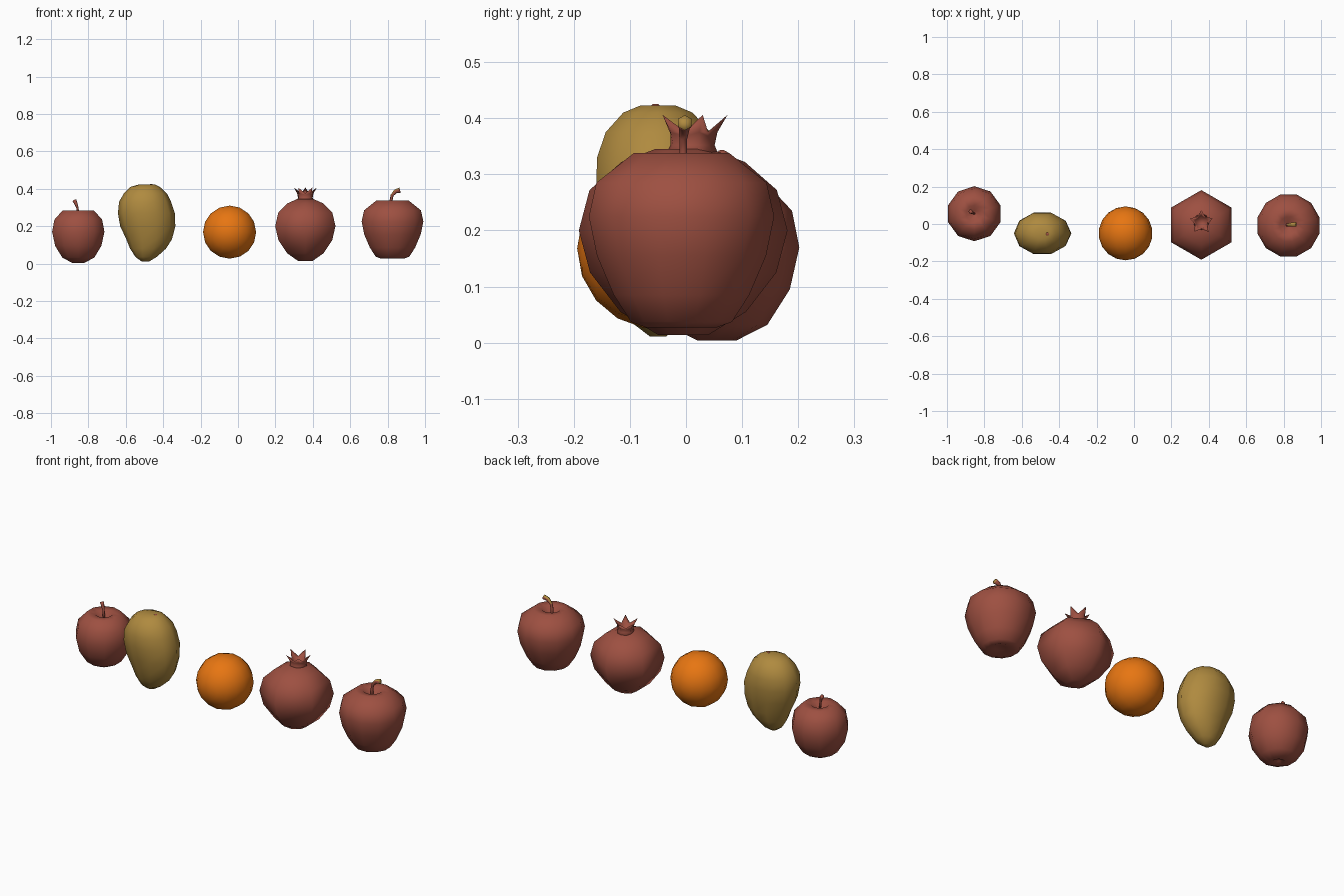
import bpy, math
from mathutils import Vector

if "Cube" in bpy.data.objects:
    bpy.data.objects.remove(bpy.data.objects["Cube"])


def material(name, rgb):
    m = bpy.data.materials.new(name)
    m.diffuse_color = (*rgb, 1)
    m.use_nodes = True
    m.node_tree.nodes["Principled BSDF"].inputs["Base Color"].default_value = m.diffuse_color
    return m


RED = material("fruit red", (0.34, 0.080, 0.053))
GOLD = material("mango gold", (0.43, 0.255, 0.050))
ORANGE = material("orange peel", (0.80, 0.18, 0.006))


def loft(name, rings, mats):
    """Skin a list of equal-length point rings and close both ends."""
    n = len(rings[0])
    verts = [p for ring in rings for p in ring]
    faces = []
    for k in range(len(rings) - 1):
        for i in range(n):
            j = (i + 1) % n
            faces.append((k * n + i, k * n + j, (k + 1) * n + j, (k + 1) * n + i))
    for ring, base, flip in ((rings[0], 0, True), (rings[-1], (len(rings) - 1) * n, False)):
        c = len(verts)
        verts.append(sum((Vector(p) for p in ring), Vector()) / n)
        for i in range(n):
            a, b = base + i, base + (i + 1) % n
            faces.append((b, a, c) if flip else (a, b, c))
    me = bpy.data.meshes.new(name)
    me.from_pydata([tuple(v) for v in verts], [], faces)
    for m in mats:
        me.materials.append(m)
    me.shade_smooth()
    ob = bpy.data.objects.new(name, me)
    bpy.context.collection.objects.link(ob)
    return ob


def ring(cx, cy, z, rx, ry, n, turn=0.0):
    angles = [turn + math.tau * i / n for i in range(n)]
    return [(cx + rx * math.cos(a), cy + ry * math.sin(a), z) for a in angles]


def lathe(name, cx, cy, profile, n, mat, turn=0.0):
    return loft(name, [ring(cx, cy, z, r, r, n, turn) for r, z in profile], [mat])


def stem(name, path, radii, mats, n=6):
    """Tube along a bent path, with rings square to it."""
    pts = [Vector(p) for p in path]
    rings = []
    for i, p in enumerate(pts):
        d = (pts[min(i + 1, len(pts) - 1)] - pts[max(i - 1, 0)]).normalized()
        side = Vector((0, 1, 0))
        u = side.cross(d).normalized()
        v = d.cross(u)
        rings.append([p + radii[i] * (math.cos(a) * u + math.sin(a) * v)
                      for a in (math.tau * k / n for k in range(n))])
    return loft(name, rings, mats)


# Small apple, dimpled at both ends
lathe("small_apple", -0.854, 0.055,
      [(0.012, 0.022), (0.035, 0.004), (0.09, 0.032), (0.130, 0.095), (0.147, 0.17),
       (0.134, 0.235), (0.088, 0.284), (0.045, 0.283), (0.015, 0.255)], 10, RED, math.radians(18))
stem("small_apple_stem", [(-0.854, 0.055, 0.25), (-0.858, 0.058, 0.295),
                          (-0.868, 0.063, 0.325), (-0.875, 0.067, 0.338)],
     [0.006, 0.006, 0.009, 0.011], [RED])

# Mango: lopsided flattened sections (z, left x, right x, half depth)
mango = [(0.011, -0.515, -0.475, 0.015), (0.035, -0.548, -0.435, 0.048),
         (0.08, -0.577, -0.385, 0.072), (0.13, -0.597, -0.353, 0.089),
         (0.20, -0.630, -0.335, 0.106), (0.27, -0.642, -0.338, 0.116),
         (0.33, -0.636, -0.358, 0.114), (0.375, -0.610, -0.380, 0.098),
         (0.41, -0.575, -0.418, 0.065), (0.423, -0.530, -0.445, 0.032)]
loft("mango", [ring((a + b) / 2, -0.05, z, (b - a) / 2, d, 10) for z, a, b, d in mango], [GOLD])
lathe("mango_stem_scar", -0.463, -0.054,
      [(0.010, 0.405), (0.012, 0.420), (0.006, 0.425)], 6, RED)

# Orange, its poles facing front and back
bpy.ops.mesh.primitive_uv_sphere_add(segments=16, ring_count=9, radius=0.144,
                                     location=(-0.045, -0.05, 0.168),
                                     rotation=(math.pi / 2, 0, 0))
orange = bpy.context.object
orange.name = "orange"
orange.data.materials.append(ORANGE)
orange.data.shade_smooth()

# Pomegranate: six-sided body with a flared, five-pointed crown
lathe("pomegranate", 0.36, -0.005,
      [(0.045, 0.014), (0.112, 0.055), (0.166, 0.125), (0.186, 0.200), (0.167, 0.272),
       (0.110, 0.322), (0.050, 0.345)], 6, RED, math.pi / 2)
CX, CY = 0.36, 0.010


def star(outer, z_out, inner, z_in):
    pts = []
    for i in range(10):
        a = math.pi / 2 + math.pi * i / 5
        r, z = (outer, z_out) if i % 2 == 0 else (inner, z_in)
        pts.append((CX + r * math.cos(a), CY + r * math.sin(a), z))
    return pts


loft("pomegranate_crown", [star(0.052, 0.325, 0.050, 0.325), star(0.041, 0.352, 0.038, 0.352),
                           star(0.046, 0.375, 0.036, 0.368), star(0.064, 0.406, 0.036, 0.376),
                           star(0.036, 0.375, 0.030, 0.370), star(0.020, 0.352, 0.018, 0.352)], [RED])

# Large apple, broad at the shoulders
lathe("large_apple", 0.826, -0.008,
      [(0.025, 0.040), (0.065, 0.027), (0.093, 0.037), (0.125, 0.085), (0.156, 0.155),
       (0.171, 0.225), (0.157, 0.285), (0.088, 0.338), (0.048, 0.335), (0.014, 0.300)],
      12, RED, math.radians(15))
big_stem = stem("large_apple_stem",
                [(0.820, -0.005, 0.29), (0.818, -0.005, 0.335), (0.824, -0.005, 0.365),
                 (0.842, -0.003, 0.386), (0.866, -0.002, 0.392)],
                [0.009, 0.008, 0.008, 0.011, 0.014], [RED, GOLD])
# Golden upper side and cut end of the bent stem
for p in big_stem.data.polygons:
    if p.center.z > 0.37 and (p.normal.z > 0.3 or p.center.x > 0.86):
        p.material_index = 1
